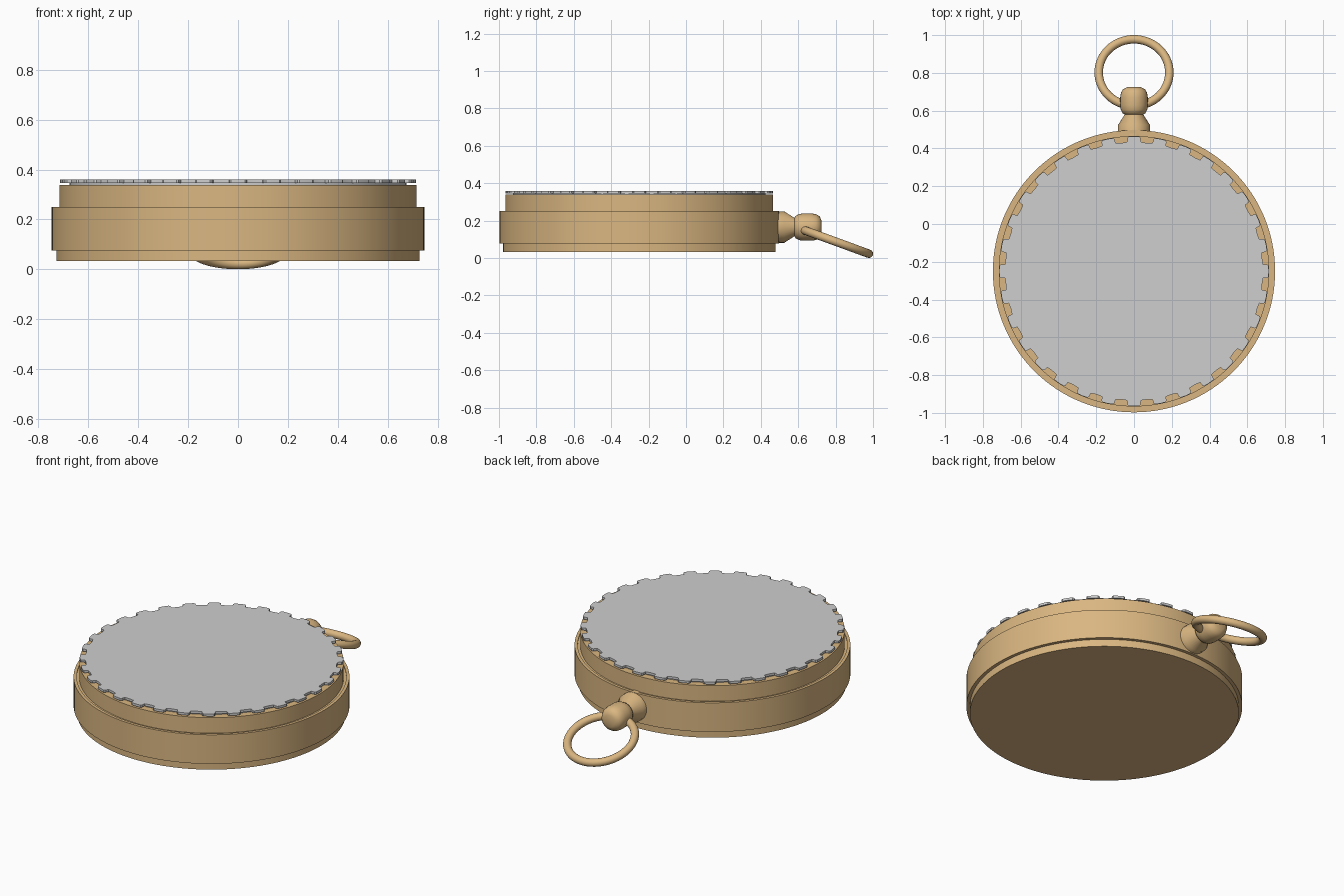
import bpy, bmesh, math
from mathutils import Matrix, Vector

if "Cube" in bpy.data.objects:
    bpy.data.objects.remove(bpy.data.objects["Cube"])


def material(name, rgb):
    m = bpy.data.materials.new(name)
    m.diffuse_color = (*rgb, 1)
    m.use_nodes = True
    m.node_tree.nodes["Principled BSDF"].inputs["Base Color"].default_value = m.diffuse_color
    return m


brass = material("brass", (0.70, 0.47, 0.22))
silver = material("pale grey", (0.62, 0.62, 0.62))


def finish(bm, name, mat, angle=35):
    bmesh.ops.recalc_face_normals(bm, faces=bm.faces)
    me = bpy.data.meshes.new(name)
    bm.to_mesh(me)
    bm.free()
    me.materials.append(mat)
    ob = bpy.data.objects.new(name, me)
    bpy.context.collection.objects.link(ob)
    bpy.ops.object.select_all(action='DESELECT')
    ob.select_set(True)
    bpy.context.view_layer.objects.active = ob
    bpy.ops.object.shade_smooth_by_angle(angle=math.radians(angle))
    return ob


def lathe(name, profile, mat, segs, matrix):
    """Revolve (radius, height) points around z, cap both ends, then place."""
    bm = bmesh.new()
    rings = [[bm.verts.new((r * math.cos(2 * math.pi * i / segs),
                            r * math.sin(2 * math.pi * i / segs), h))
              for i in range(segs)] for r, h in profile]
    for a, b in zip(rings, rings[1:]):
        for i in range(segs):
            j = (i + 1) % segs
            bm.faces.new((a[i], a[j], b[j], b[i]))
    bm.faces.new(rings[0])
    bm.faces.new(rings[-1])
    bm.transform(matrix)
    return finish(bm, name, mat)


# Stepped round case
centre = Matrix.Translation((0, -0.25, 0))
lathe("case", [(0.728, 0.033), (0.728, 0.076), (0.747, 0.076), (0.747, 0.25),
               (0.73, 0.25), (0.73, 0.245), (0.716, 0.245), (0.716, 0.338)],
      brass, 128, centre)

# Toothed cover plate: 32 teeth around the rim
bm = bmesh.new()
N, outline = 32, []
for k in range(N):
    a0 = math.pi / 2 + 2 * math.pi * k / N
    step = 2 * math.pi / N
    for f, r in ((-0.27, 0.685), (-0.25, 0.707), (-0.2, 0.713), (0, 0.714),
                 (0.2, 0.713), (0.25, 0.707), (0.27, 0.685), (0.5, 0.682)):
        a = a0 + f * step
        outline.append(bm.verts.new((r * math.cos(a), r * math.sin(a), 0.345)))
face = bm.faces.new(outline)
ext = bmesh.ops.extrude_face_region(bm, geom=[face])
bmesh.ops.translate(bm, vec=(0, 0, 0.014),
                    verts=[v for v in ext['geom'] if isinstance(v, bmesh.types.BMVert)])
bm.transform(centre)
finish(bm, "toothed_cover", silver)

# Spacer under the cover
lathe("cover_seat", [(0.675, 0.33), (0.675, 0.346)], silver, 96, centre)

# Neck and crown, lying along +y
along_y = Matrix.Translation((0, 0, 0.165)) @ Matrix.Rotation(-math.pi / 2, 4, 'X')
lathe("neck", [(0.084, 0.46), (0.084, 0.525), (0.046, 0.585), (0.046, 0.60)],
      brass, 32, along_y)
lathe("crown", [(0.045, 0.578), (0.06, 0.586), (0.07, 0.605), (0.073, 0.63), (0.073, 0.67),
                (0.069, 0.695), (0.058, 0.714), (0.035, 0.725)], brass, 32, along_y)

# Tilted bow ring
bm = bmesh.new()
R, r, n, m = 0.187, 0.0225, 64, 16
grid = [[bm.verts.new(((R + r * math.cos(2 * math.pi * j / m)) * math.cos(2 * math.pi * i / n),
                       (R + r * math.cos(2 * math.pi * j / m)) * math.sin(2 * math.pi * i / n),
                       r * math.sin(2 * math.pi * j / m))) for j in range(m)] for i in range(n)]
for i in range(n):
    for j in range(m):
        a, b = grid[i], grid[(i + 1) % n]
        bm.faces.new((a[j], b[j], b[(j + 1) % m], a[(j + 1) % m]))
bm.transform(Matrix.Translation((0, 0.802, 0.0865)) @ Matrix.Rotation(math.radians(-20), 4, 'X'))
finish(bm, "bow_ring", brass)
